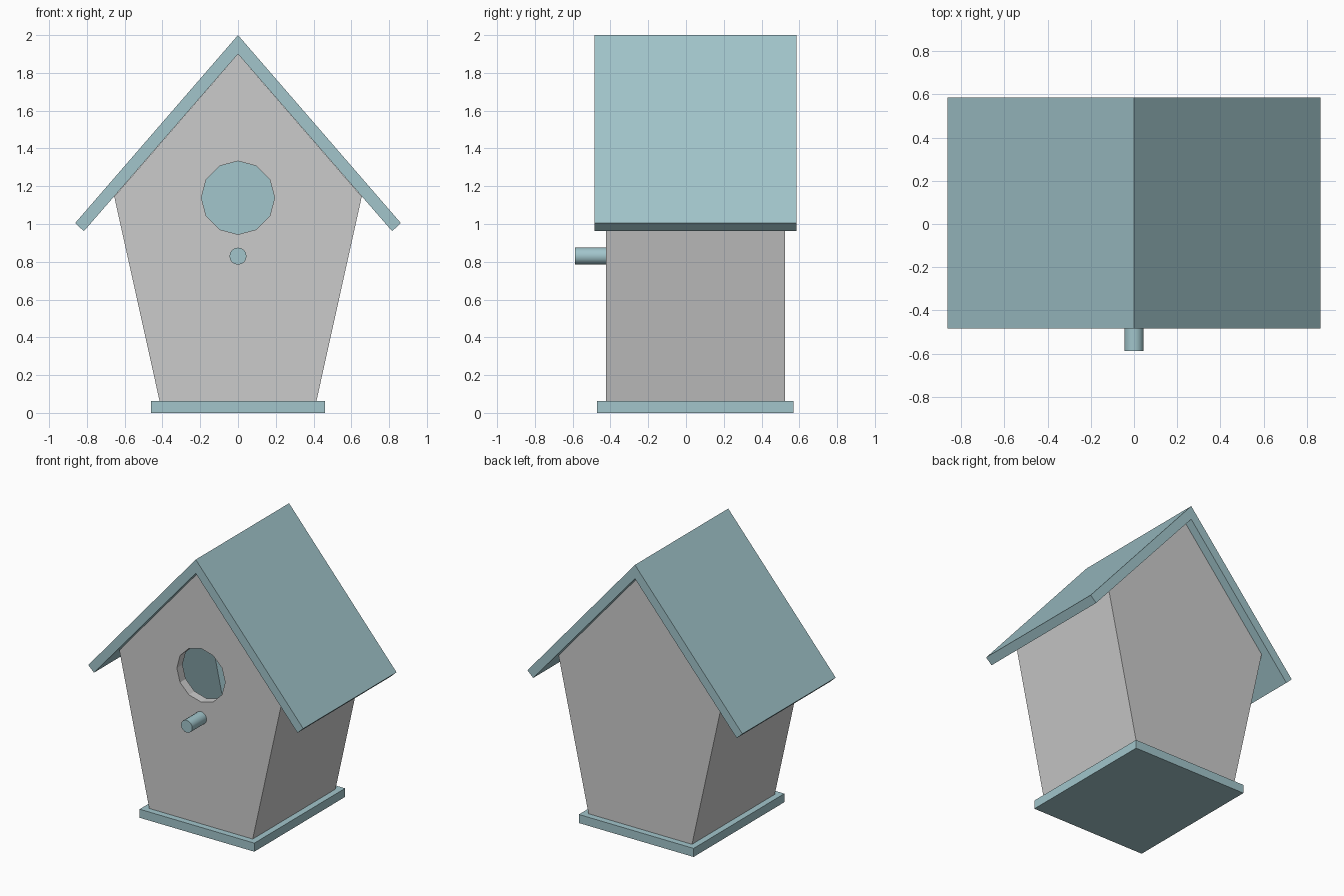
import bpy, bmesh, math

if "Cube" in bpy.data.objects:
    bpy.data.objects.remove(bpy.data.objects["Cube"])

teal = bpy.data.materials.new("teal_paint")
teal.diffuse_color = (0.36, 0.56, 0.60, 1)
teal.use_nodes = True
teal.node_tree.nodes["Principled BSDF"].inputs["Base Color"].default_value = teal.diffuse_color


def add_object(name, bm, *materials):
    bmesh.ops.recalc_face_normals(bm, faces=bm.faces[:])
    mesh = bpy.data.meshes.new(name)
    bm.to_mesh(mesh)
    bm.free()
    for m in materials:
        mesh.materials.append(m)
    obj = bpy.data.objects.new(name, mesh)
    bpy.context.collection.objects.link(obj)
    return obj


def prism(name, profile, y0, y1, material):
    """Extrude an (x, z) profile along y."""
    bm = bmesh.new()
    face = bm.faces.new([bm.verts.new((x, y0, z)) for x, z in profile])
    moved = bmesh.ops.extrude_face_region(bm, geom=[face], use_keep_orig=True)["geom"]
    bmesh.ops.translate(bm, vec=(0, y1 - y0, 0),
                        verts=[v for v in moved if isinstance(v, bmesh.types.BMVert)])
    return add_object(name, bm, material)


# Base board
prism("base_board", [(-0.46, 0), (0.46, 0), (0.46, 0.062), (-0.46, 0.062)],
      -0.47, 0.57, teal)

# Roof: one folded board
prism("roof", [(0, 2), (0.862, 1.005), (0.816, 0.962), (0, 1.9),
               (-0.816, 0.962), (-0.862, 1.005)], -0.484, 0.585, teal)

# House body: right half of the shell, mirrored and thickened inwards
half = [(0, 0.062), (0.415, 0.062), (0.655, 1.145), (0, 1.9)]
bm = bmesh.new()
front = [bm.verts.new((x, -0.424, z)) for x, z in half]
back = [bm.verts.new((x, 0.524, z)) for x, z in half]
# Half of the twelve-sided entrance, top to bottom
hole = [bm.verts.new((0 if i in (0, 6) else 0.194 * math.sin(i * math.pi / 6), -0.424,
                      1.139 + 0.194 * math.cos(i * math.pi / 6))) for i in range(7)]
bm.faces.new(front + hole)
bm.faces.new(back[::-1])
for i in range(3):
    bm.faces.new((front[i], back[i], back[i + 1], front[i + 1]))
body = add_object("house_body", bm, None, teal)
mirror = body.modifiers.new("mirror", 'MIRROR')
mirror.use_clip = True
shell = body.modifiers.new("wall_thickness", 'SOLIDIFY')
shell.thickness = 0.065
shell.offset = -1
shell.use_even_offset = True
shell.material_offset = 1        # painted inside, bare outside
shell.material_offset_rim = 0

# Perch
bpy.ops.mesh.primitive_cylinder_add(vertices=16, radius=0.045, depth=0.18,
                                    location=(0, -0.498, 0.83),
                                    rotation=(math.pi / 2, 0, 0))
perch = bpy.context.object
perch.name = "perch"
perch.data.materials.append(teal)
bpy.ops.object.shade_smooth_by_angle(angle=math.radians(40))
